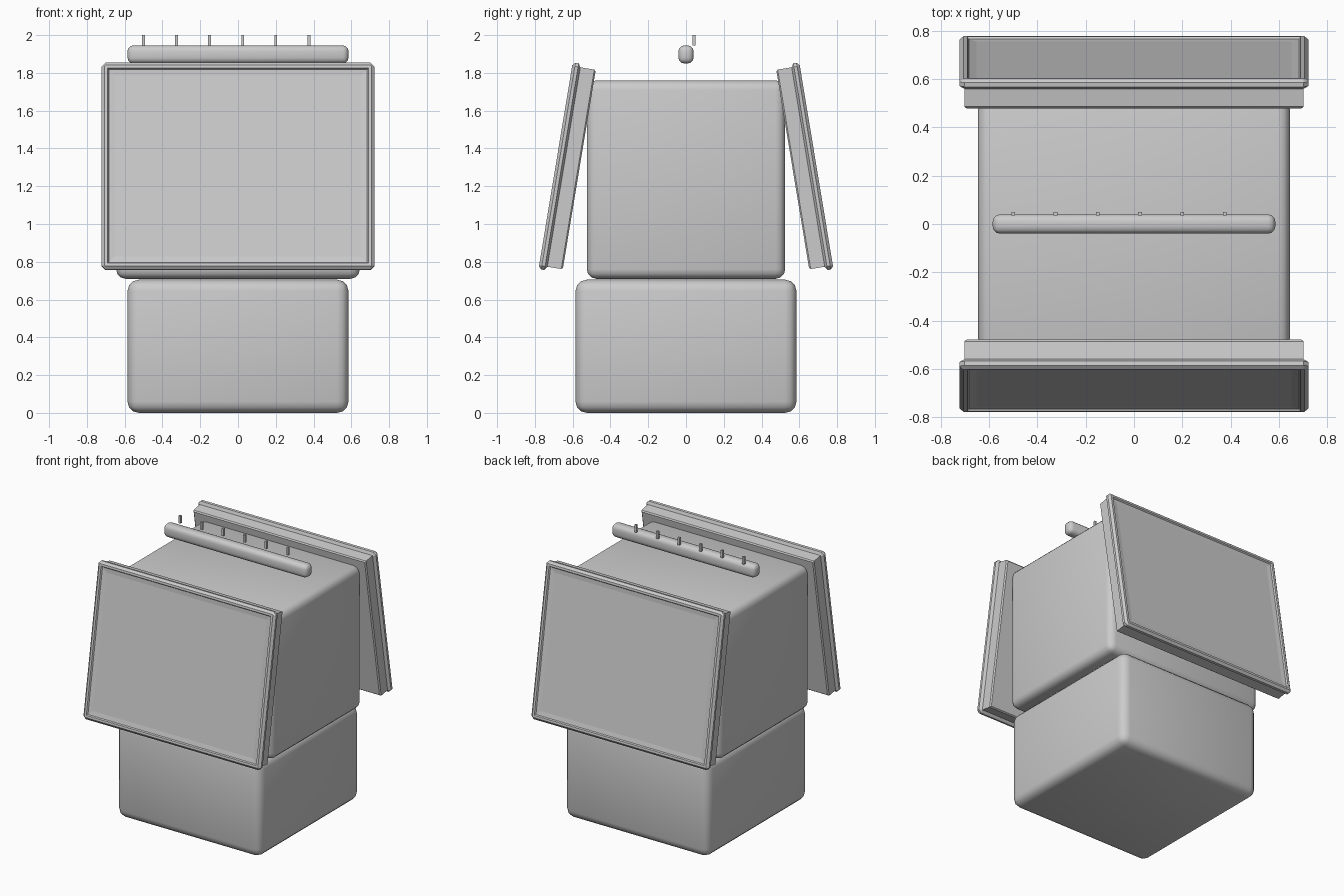
import bpy, bmesh, math
from mathutils import Matrix, Vector

if "Cube" in bpy.data.objects:
    bpy.data.objects.remove(bpy.data.objects["Cube"])

grey = bpy.data.materials.new("light_grey")
grey.diffuse_color = (0.6, 0.6, 0.6, 1)
grey.use_nodes = True
grey.node_tree.nodes["Principled BSDF"].inputs["Base Color"].default_value = grey.diffuse_color


def finish(name, bm, smooth):
    bmesh.ops.recalc_face_normals(bm, faces=bm.faces)
    mesh = bpy.data.meshes.new(name)
    bm.to_mesh(mesh)
    bm.free()
    mesh.materials.append(grey)
    obj = bpy.data.objects.new(name, mesh)
    bpy.context.collection.objects.link(obj)
    if smooth:
        bpy.ops.object.select_all(action='DESELECT')
        obj.select_set(True)
        bpy.context.view_layer.objects.active = obj
        bpy.ops.object.shade_smooth_by_angle(angle=math.radians(40))
    return obj


def box(name, size, centre, bevel=0.0, segments=3):
    bm = bmesh.new()
    mat = Matrix.Translation(centre) @ Matrix.Diagonal((*size, 1))
    bmesh.ops.create_cube(bm, size=1, matrix=mat)
    if bevel:
        bmesh.ops.bevel(bm, geom=bm.edges[:], offset=bevel, segments=segments,
                        profile=0.5, affect='EDGES')
    return finish(name, bm, bevel > 0)


# Stacked rounded boxes
box("lower_box", (1.17, 1.17, 0.705), (0, 0, 0.3525), 0.06)
box("upper_box", (1.29, 1.05, 1.05), (0, 0, 1.235), 0.05)

# Top rail and its row of pins
box("top_rail", (1.17, 0.08, 0.095), (0, 0, 1.8975), 0.03)
for i in range(6):
    box(f"pin_{i + 1}", (0.015, 0.015, 0.055), (-0.5 + 0.175 * i, 0.043, 1.9725))

# Framed boards: cross-section as (outward offset, depth) from back to face
HALF_W, HALF_H, TILT = 0.702, 0.535, math.radians(9.4)
SECTION = [(-0.008, 0), (0, 0.008), (0, 0.083), (0.02, 0.095), (0.02, 0.112),
           (0.004, 0.127), (-0.012, 0.127), (-0.018, 0.117), (-0.05, 0.113)]


def board(name, turn):
    bm = bmesh.new()
    mat = (Matrix.Rotation(turn, 4, 'Z') @ Matrix.Translation((0, -0.565, 1.288))
           @ Matrix.Rotation(-TILT, 4, 'X'))
    rings = []
    for off, depth in SECTION:
        w, h, cut = HALF_W + off, HALF_H + off, max(off, 0.0)
        pts = [(w, h - cut), (w - cut, h), (cut - w, h), (-w, h - cut),
               (-w, cut - h), (cut - w, -h), (w - cut, -h), (w, cut - h)]
        rings.append([bm.verts.new(mat @ Vector((x, -depth, z))) for x, z in pts])
    for a, b in zip(rings, rings[1:]):
        for i in range(8):
            j = (i + 1) % 8
            bm.faces.new((a[i], a[j], b[j], b[i]))
    bm.faces.new(rings[0])
    bm.faces.new(rings[-1])
    bmesh.ops.remove_doubles(bm, verts=bm.verts, dist=0.0005)
    finish(name, bm, False)


board("front_board", 0)
board("back_board", math.pi)
